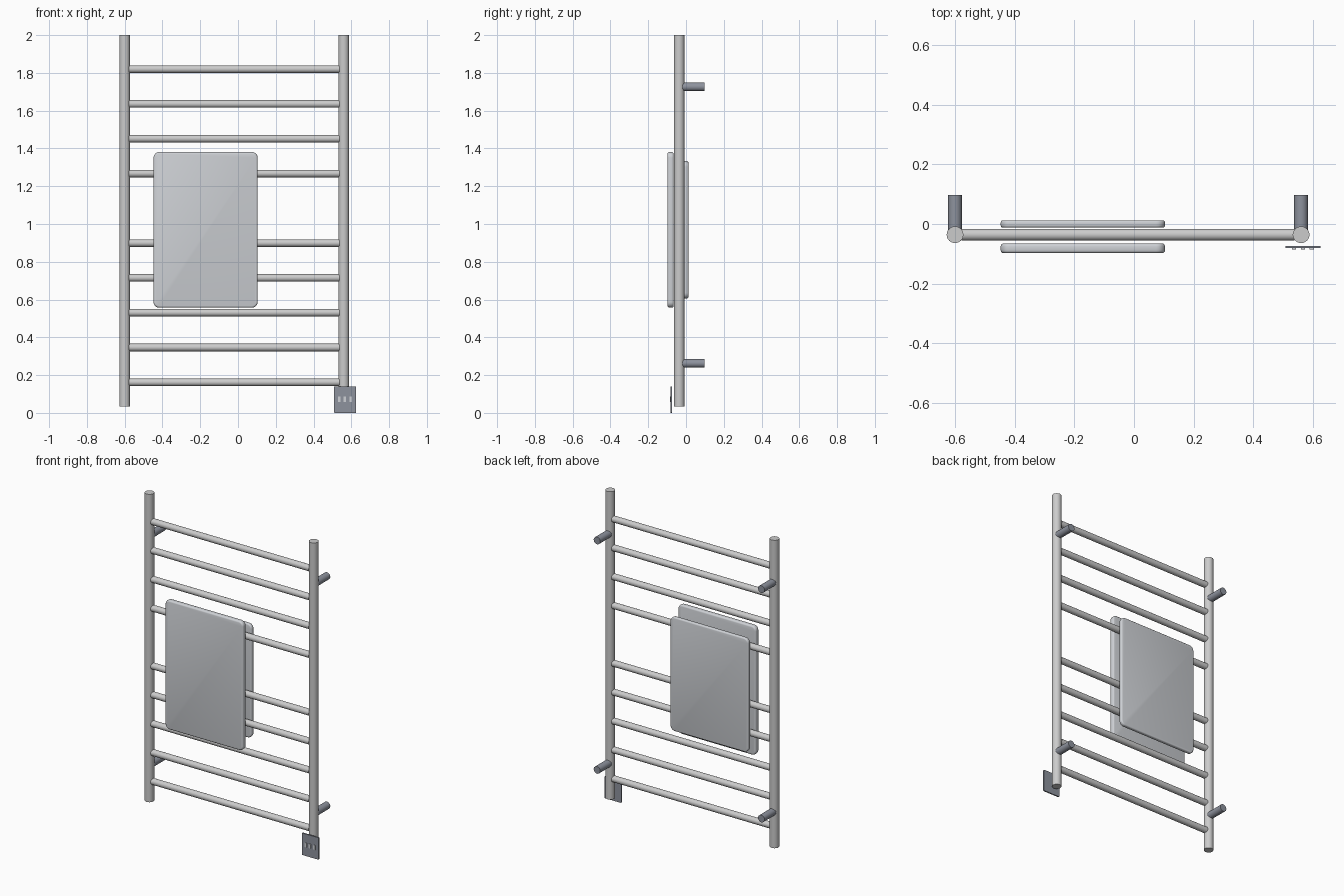
import bpy, math

if "Cube" in bpy.data.objects:
    bpy.data.objects.remove(bpy.data.objects["Cube"])

RAIL_Y = -0.036          # shared depth of posts and bars
POST_X = (-0.6, 0.56)


def material(name, rgb):
    m = bpy.data.materials.new(name)
    m.diffuse_color = (*rgb, 1)
    m.use_nodes = True
    m.node_tree.nodes["Principled BSDF"].inputs["Base Color"].default_value = m.diffuse_color
    return m


dark = material("dark_metal", (0.27, 0.29, 0.34))
pale = material("towel_grey", (0.62, 0.64, 0.67))


def finish(name, mat=None, angle=30):
    ob = bpy.context.object
    ob.name = name
    if mat:
        ob.data.materials.append(mat)
    bpy.ops.object.shade_smooth_by_angle(angle=math.radians(angle))
    return ob


def rod(name, centre, length, radius, axis, mat=None):
    rot = {"x": (0, math.pi / 2, 0), "y": (math.pi / 2, 0, 0), "z": (0, 0, 0)}[axis]
    bpy.ops.mesh.primitive_cylinder_add(vertices=32, radius=radius, depth=length,
                                        location=centre, rotation=rot)
    return finish(name, mat)


def slab(name, lo, hi, corner=0, edge=0, mat=None):
    """Box between two corners: rounded outline seen from the front, softened rims."""
    bpy.ops.mesh.primitive_cube_add(size=1, location=[(a + b) / 2 for a, b in zip(lo, hi)])
    ob = bpy.context.object
    ob.scale = [b - a for a, b in zip(lo, hi)]
    bpy.ops.object.transform_apply(location=False, rotation=False, scale=True)
    if corner:
        # only the four edges running front to back
        w = ob.data.attributes.new("bevel_weight_edge", "FLOAT", "EDGE")
        for e in ob.data.edges:
            a, b = (ob.data.vertices[i].co for i in e.vertices)
            w.data[e.index].value = 1.0 if abs(a.y - b.y) > 1e-5 else 0.0
        m = ob.modifiers.new("corners", "BEVEL")
        m.limit_method = "WEIGHT"
        m.width, m.segments = corner, 6
    if edge:
        m = ob.modifiers.new("rims", "BEVEL")
        m.limit_method, m.angle_limit = "ANGLE", math.radians(40)
        m.width, m.segments = edge, 3
    for m in list(ob.modifiers):
        bpy.ops.object.modifier_apply(modifier=m.name)
    return finish(name, mat, 35)


# Upright posts with two wall mounts each
for side, x in zip(("left", "right"), POST_X):
    rod(f"{side}_post", (x, RAIL_Y, 1.0175), 1.965, 0.028, "z")
    for level, z in (("lower", 0.262), ("upper", 1.726)):
        rod(f"{side}_{level}_wall_mount", (x, 0.039, z), 0.118, 0.023, "y", dark)

# Heated bars, with a gap behind the towel
for i in range(10):
    if i != 5:
        rod(f"bar_{i}", (-0.02, RAIL_Y, 0.162 + i * 0.1842), 1.116, 0.02, "x")

# Folded towel: longer front panel, shorter back panel
slab("towel_front", (-0.447, -0.098, 0.557), (0.104, -0.065, 1.381), 0.03, 0.01, pale)
slab("towel_back", (-0.447, -0.0125, 0.606), (0.104, 0.0125, 1.333), 0.03, 0.008, pale)

# Control plate with three buttons
slab("control_plate", (0.508, -0.081, 0), (0.626, -0.073, 0.14), 0.004, 0, dark)
for i in range(3):
    x = 0.536 + i * 0.03
    slab(f"button_{i}", (x - 0.007, -0.085, 0.058), (x + 0.007, -0.08, 0.086), 0, 0, pale)
